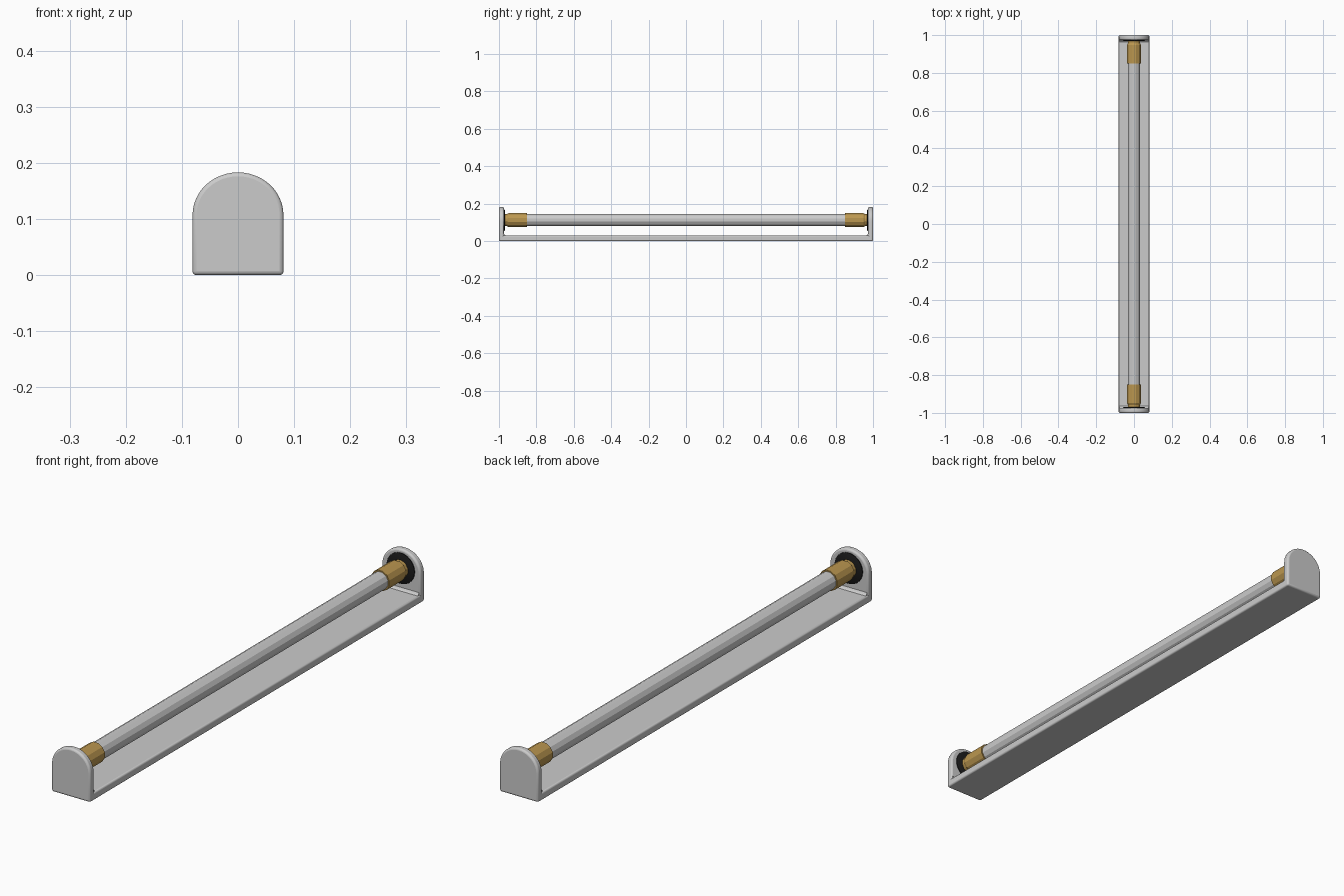
import bpy, bmesh, math
from mathutils import Matrix

if "Cube" in bpy.data.objects:
    bpy.data.objects.remove(bpy.data.objects["Cube"])

AXIS_Z = 0.112  # height of the lamp axis


def material(name, rgb):
    m = bpy.data.materials.new(name)
    m.diffuse_color = (*rgb, 1)
    m.use_nodes = True
    m.node_tree.nodes["Principled BSDF"].inputs["Base Color"].default_value = m.diffuse_color
    return m


brass = material("brass", (0.50, 0.31, 0.08))
black = material("black_rubber", (0.01, 0.01, 0.01))


def finish(name, bm, mat=None, bevel=0, smooth=False):
    bmesh.ops.recalc_face_normals(bm, faces=bm.faces)
    me = bpy.data.meshes.new(name)
    bm.to_mesh(me)
    bm.free()
    ob = bpy.data.objects.new(name, me)
    bpy.context.collection.objects.link(ob)
    if mat:
        me.materials.append(mat)
    if bevel:
        b = ob.modifiers.new("bevel", "BEVEL")
        b.width, b.segments, b.limit_method = bevel, 3, "ANGLE"
        b.angle_limit = math.radians(40)
    if smooth:
        bpy.ops.object.select_all(action="DESELECT")
        ob.select_set(True)
        bpy.context.view_layer.objects.active = ob
        bpy.ops.object.shade_smooth_by_angle(angle=math.radians(40))
    return ob


def extrude_y(name, pts, y0, y1, **kw):
    """Extrude an (x, z) outline along y."""
    bm = bmesh.new()
    f = bm.faces.new([bm.verts.new((x, y0, z)) for x, z in pts])
    new = bmesh.ops.extrude_face_region(bm, geom=[f])["geom"]
    bmesh.ops.translate(bm, vec=(0, y1 - y0, 0),
                        verts=[v for v in new if isinstance(v, bmesh.types.BMVert)])
    return finish(name, bm, **kw)


def lathe_y(name, profile, sides, **kw):
    """Revolve (radius, y) points about the lamp axis and cap the ends."""
    bm = bmesh.new()
    rings = []
    for r, y in profile:
        rings.append([bm.verts.new((r * math.cos(a), y, AXIS_Z + r * math.sin(a)))
                      for a in (2 * math.pi * (i + 0.5) / sides for i in range(sides))])
    for p, q in zip(rings, rings[1:]):
        for i in range(sides):
            j = (i + 1) % sides
            bm.faces.new((p[i], p[j], q[j], q[i]))
    bm.faces.new(rings[0])
    bm.faces.new(rings[-1])
    return finish(name, bm, **kw)


# base plate
extrude_y("base_plate", [(-0.081, 0), (0.081, 0), (0.081, 0.03), (-0.081, 0.03)],
          -0.998, 0.998, bevel=0.006, smooth=True)

# rounded end plate outline
arch = [(-0.081, 0), (0.081, 0)]
for i in range(25):
    a = math.pi * i / 24
    arch.append((0.081 * math.cos(a), 0.107 + 0.076 * math.sin(a)))

# glass tube
lathe_y("lamp_tube", [(0.034, -0.86), (0.034, 0.86)], 12)

for s, end in ((-1, "front"), (1, "back")):
    # upright end plate
    extrude_y(end + "_end_plate", arch, s * 1.0, s * 0.974, bevel=0.007, smooth=True)
    # fillet where the end plate meets the base
    bm = bmesh.new()
    prof = [(0.976, 0.028), (0.976, 0.042), (0.970, 0.034), (0.962, 0.028)]
    loops = [[bm.verts.new((x, s * y, z)) for y, z in prof] for x in (-0.076, 0.076)]
    for i in range(4):
        j = (i + 1) % 4
        bm.faces.new((loops[0][i], loops[0][j], loops[1][j], loops[1][i]))
    bm.faces.new(loops[0])
    bm.faces.new(loops[1])
    finish(end + "_fillet", bm)
    # black socket disc
    lathe_y(end + "_socket", [(0.058, s * 0.980), (0.058, s * 0.971), (0.054, s * 0.968)],
            32, mat=black, smooth=True)
    # brass sleeve with a stepped outer end
    lathe_y(end + "_sleeve", [(0.039, s * 0.85), (0.039, s * 0.948),
                              (0.034, s * 0.957), (0.034, s * 0.969)], 12, mat=brass)
